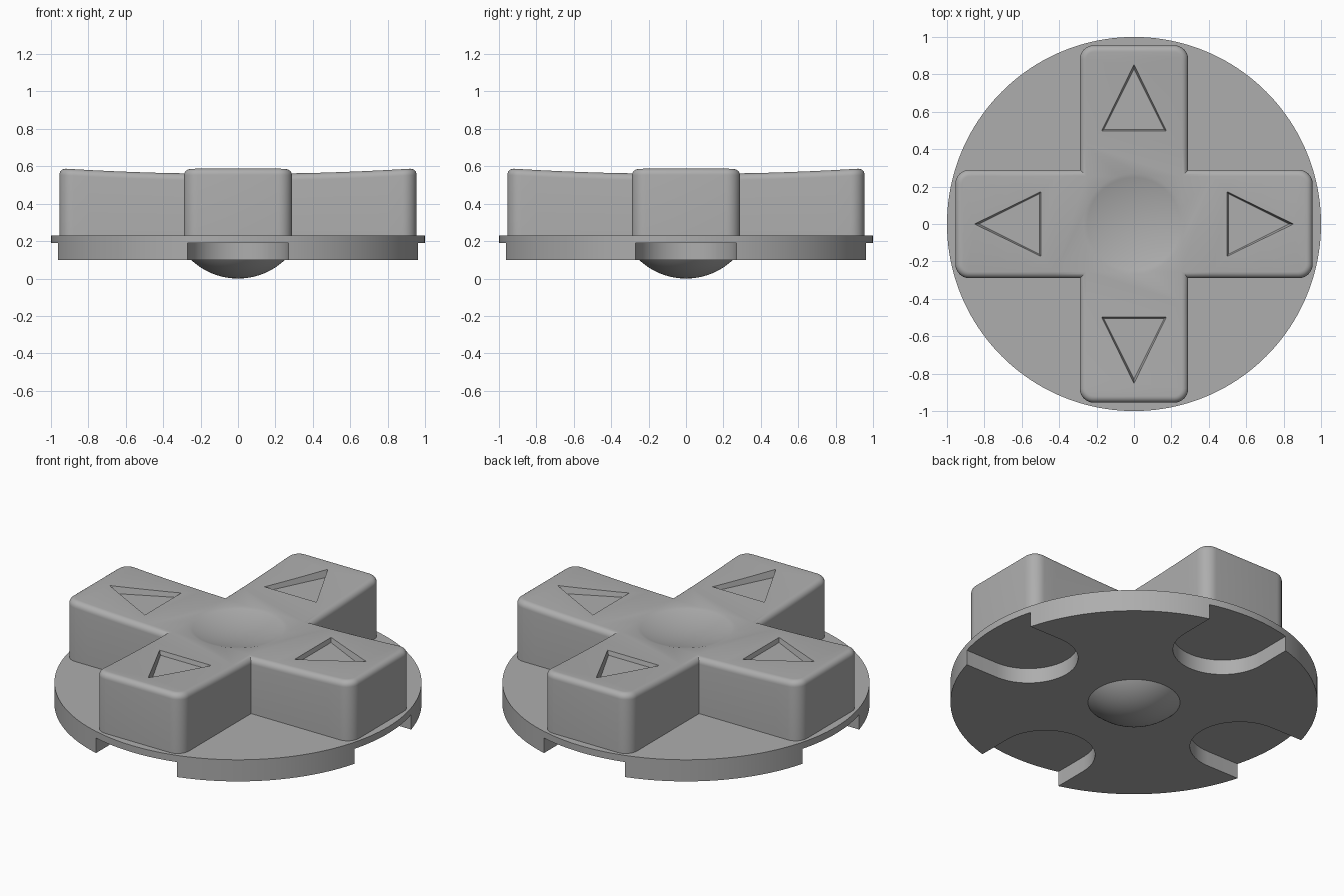
import bpy, bmesh
from math import sin, cos, pi, radians, sqrt
from mathutils import Matrix, Vector

if "Cube" in bpy.data.objects:
    bpy.data.objects.remove(bpy.data.objects["Cube"])

grey = bpy.data.materials.new("mid_grey")
grey.use_nodes = True
colour = (0.42, 0.42, 0.42, 1)
grey.diffuse_color = colour
grey.node_tree.nodes["Principled BSDF"].inputs["Base Color"].default_value = colour


def make(name, bm):
    bmesh.ops.recalc_face_normals(bm, faces=bm.faces)
    mesh = bpy.data.meshes.new(name)
    bm.to_mesh(mesh)
    bm.free()
    mesh.materials.append(grey)
    ob = bpy.data.objects.new(name, mesh)
    bpy.context.collection.objects.link(ob)
    return ob


def loft(bm, low, high):
    """Closed solid between two matching loops of points."""
    a = [bm.verts.new(p) for p in low]
    b = [bm.verts.new(p) for p in high]
    n = len(a)
    bm.faces.new(a[::-1])
    bm.faces.new(b)
    for i in range(n):
        j = (i + 1) % n
        bm.faces.new((a[i], a[j], b[j], b[i]))


def select_only(ob):
    bpy.ops.object.select_all(action='DESELECT')
    ob.select_set(True)
    bpy.context.view_layer.objects.active = ob


def cut(ob, cutter):
    select_only(ob)
    mod = ob.modifiers.new("cut", 'BOOLEAN')
    mod.operation, mod.solver, mod.object = 'DIFFERENCE', 'EXACT', cutter
    bpy.ops.object.modifier_apply(modifier=mod.name)
    bpy.data.objects.remove(cutter)


def smooth(ob, angle=30):
    select_only(ob)
    bpy.ops.object.shade_smooth_by_angle(angle=radians(angle))


def turned(points, z, k):
    return [Matrix.Rotation(k * pi / 2, 3, 'Z') @ Vector((x, y, z)) for x, y in points]


def circle(r, n):
    return [(r * cos(2 * pi * i / n), r * sin(2 * pi * i / n)) for i in range(n)]


# Round base, with a U-shaped notch under each arm
bm = bmesh.new()
loft(bm, turned(circle(1, 160), 0.1, 0), turned(circle(1, 160), 0.23, 0))
base = make("base_disc", bm)
notch = [(0.27 * cos(pi + pi * i / 24), -0.27 * sin(pi * i / 24)) for i in range(25)]
notch = [(x, y + 0.75) for x, y in notch] + [(0.27, 1.2), (-0.27, 1.2)]
bm = bmesh.new()
for k in range(4):
    loft(bm, turned(notch, 0, k), turned(notch, 0.19, k))
cut(base, make("notch_cutter", bm))
smooth(base)

# Pivot dome under the base
R = 0.365
bm = bmesh.new()
bmesh.ops.create_uvsphere(bm, u_segments=64, v_segments=64, radius=R)
bmesh.ops.translate(bm, verts=bm.verts, vec=(0, 0, R))
cutoff = bmesh.ops.bisect_plane(bm, geom=bm.verts[:] + bm.edges[:] + bm.faces[:],
                                plane_co=(0, 0, 0.11), plane_no=(0, 0, 1), clear_outer=True)
bmesh.ops.holes_fill(bm, edges=[e for e in cutoff["geom_cut"] if isinstance(e, bmesh.types.BMEdge)])
smooth(make("pivot_dome", bm), 40)

# Cross pad: grid cells inside the cross, arms rising towards their ends
W, L = 0.29, 0.955
lines = [W, 0.42, 0.55, 0.68, 0.8, L]
lines = [-v for v in reversed(lines)] + lines
bm = bmesh.new()
grid = {}


def corner(x, y):
    if (x, y) not in grid:
        grid[x, y] = bm.verts.new((x, y, 0.559 + 0.033 * max(abs(x), abs(y)) ** 2))
    return grid[x, y]


for x0, x1 in zip(lines, lines[1:]):
    for y0, y1 in zip(lines, lines[1:]):
        if x0 == -W or y0 == -W:
            bm.faces.new([corner(*p) for p in ((x0, y0), (x1, y0), (x1, y1), (x0, y1))])
top = list(bm.faces)
extruded = bmesh.ops.extrude_face_region(bm, geom=top, use_keep_orig=True)
for v in extruded["geom"]:
    if isinstance(v, bmesh.types.BMVert):
        v.co.z = 0.21
bmesh.ops.recalc_face_normals(bm, faces=bm.faces)
uprights = [e for e in bm.edges
            if abs(e.verts[0].co.z - e.verts[1].co.z) > 0.2
            and max(abs(e.verts[0].co.x), abs(e.verts[0].co.y)) > 0.9]
bmesh.ops.bevel(bm, geom=uprights, offset=0.075, segments=8, profile=0.5, affect='EDGES')
bm.normal_update()
rim = [e for e in bm.edges if len(e.link_faces) == 2 and min(v.co.z for v in e.verts) > 0.5
       and sorted(abs(f.normal.z) > 0.7 for f in e.link_faces) == [False, True]]
bmesh.ops.bevel(bm, geom=rim, offset=0.035, segments=6, profile=0.5, affect='EDGES')
pad = make("cross_pad", bm)

# Thumb dimple in the centre
r, depth = 0.27, 0.04
R = (r * r + depth * depth) / (2 * depth)
bm = bmesh.new()
bmesh.ops.create_uvsphere(bm, u_segments=64, v_segments=128, radius=R)
bmesh.ops.translate(bm, verts=bm.verts, vec=(0, 0, 0.562 - depth + R))
cut(pad, make("dimple_cutter", bm))

# Recessed arrow on each arm, with slightly drafted walls
bm = bmesh.new()


def arrow(inset):
    return [(-0.178 + 1.6 * inset, 0.495 + inset), (0.178 - 1.6 * inset, 0.495 + inset),
            (0, 0.852 - 2.2 * inset)]


for k in range(4):
    loft(bm, turned(arrow(0.01), 0.542, k), turned(arrow(-0.005), 0.6, k))
cut(pad, make("arrow_cutter", bm))
smooth(pad)
